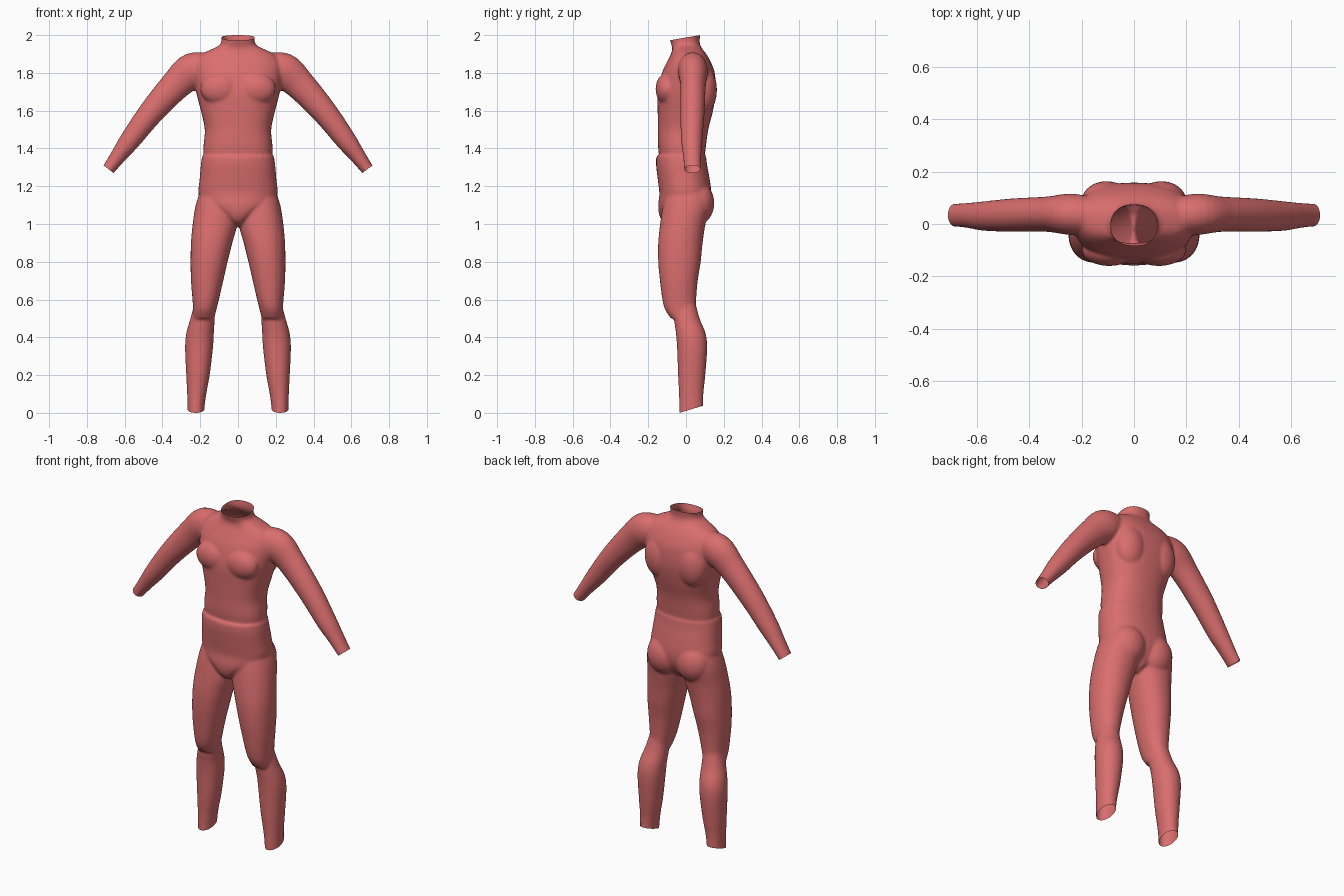
import bpy, bmesh, math
from mathutils import Vector

if "Cube" in bpy.data.objects:
    bpy.data.objects.remove(bpy.data.objects["Cube"])

SIDES = 40
bm = bmesh.new()


def catmull(rows, steps=5):
    """Smoothly resample a list of equal-length number tuples."""
    out = []
    for i in range(len(rows) - 1):
        p0, p1 = rows[max(i - 1, 0)], rows[i]
        p2, p3 = rows[i + 1], rows[min(i + 2, len(rows) - 1)]
        for s in range(steps):
            t = s / steps
            out.append([0.5 * (2 * b + (c - a) * t + (2 * a - 5 * b + 4 * c - d) * t * t
                               + (3 * b - a - 3 * c + d) * t ** 3)
                        for a, b, c, d in zip(p0, p1, p2, p3)])
    out.append(list(rows[-1]))
    return out


def spow(v, e):
    return math.copysign(abs(v) ** e, v)


def loft(rings, power=2.0):
    """Closed tube through rings of (centre, half-axis u, half-axis v)."""
    loops = []
    for c, u, v in rings:
        loop = []
        for k in range(SIDES):
            a = 2 * math.pi * k / SIDES
            loop.append(bm.verts.new(c + u * spow(math.cos(a), 2 / power)
                                     + v * spow(math.sin(a), 2 / power)))
        loops.append(loop)
    for a, b in zip(loops, loops[1:]):
        for k in range(SIDES):
            j = (k + 1) % SIDES
            bm.faces.new((a[k], a[j], b[j], b[k]))
    bm.faces.new(loops[0])
    bm.faces.new(loops[-1])


def upright(rows, side=1, power=2.0):
    """Rows of (z, x min, x max, y front, y back)."""
    rings = []
    for z, x0, x1, y0, y1 in catmull(rows):
        rings.append((Vector((side * (x0 + x1) / 2, (y0 + y1) / 2, z)),
                      Vector(((x1 - x0) / 2, 0, 0)), Vector((0, (y1 - y0) / 2, 0))))
    loft(rings, power)


def blob(centre, radii):
    new = bmesh.ops.create_uvsphere(bm, u_segments=24, v_segments=16, radius=1)["verts"]
    for v in new:
        v.co = Vector([c + r * p for c, r, p in zip(centre, radii, v.co)])


# Shirt with collar
shirt = [(1.28, .175, -.13, .09), (1.40, .183, -.147, .104), (1.50, .176, -.148, .118),
         (1.60, .197, -.150, .143), (1.70, .222, -.150, .158), (1.80, .235, -.127, .152),
         (1.86, .225, -.100, .130), (1.90, .190, -.080, .107), (1.925, .140, -.073, .088),
         (1.945, .100, -.076, .076), (1.97, .088, -.084, .072), (2.00, .091, -.088, .075),
         (2.04, .094, -.092, .078)]
upright([(z, -w, w, f, b) for z, w, f, b in shirt], power=2.35)

# Trouser top, slightly wider than the shirt at the waist
hips = [(1.36, .190, -.158, .106), (1.31, .197, -.158, .112), (1.24, .203, -.150, .125),
        (1.16, .208, -.141, .135), (1.10, .175, -.147, .128), (1.05, .100, -.142, .105),
        (1.01, .045, -.120, .075), (.985, .015, -.070, .035)]
upright([(z, -w, w, f, b) for z, w, f, b in hips], power=2.3)

thigh = [(1.19, .03, .195, -.10, .11), (1.10, .005, .224, -.122, .125),
         (1.00, .004, .240, -.137, .103), (.90, .030, .249, -.147, .088),
         (.80, .055, .251, -.147, .078), (.70, .078, .249, -.138, .062),
         (.60, .101, .241, -.125, .054), (.545, .115, .238, -.110, .054),
         (.50, .125, .238, -.080, .050)]
calf = [(.60, .125, .225, -.06, .045), (.50, .124, .252, -.063, .072),
        (.42, .128, .274, -.053, .104), (.34, .133, .280, -.047, .112),
        (.20, .150, .274, -.042, .102), (.10, .168, .269, -.037, .092),
        (.02, .178, .267, -.036, .091), (-.06, .180, .267, -.036, .092)]

# Arm path: x, z, in-plane radius, y front, y back
arm = [(.14, 1.825, .075, -.040, .100), (.24, 1.81, .096, -.042, .116),
       (.33, 1.735, .081, -.030, .105), (.46, 1.59, .067, -.030, .098),
       (.57, 1.445, .055, -.026, .087), (.63, 1.365, .043, -.016, .081),
       (.685, 1.29, .034, -.010, .078), (.73, 1.23, .033, -.010, .078)]

for side in (1, -1):
    upright(thigh, side, 2.15)
    upright(calf, side, 2.1)
    # Sleeve
    path = catmull(arm)
    rings = []
    for i, (x, z, r, y0, y1) in enumerate(path):
        a, b = path[max(i - 1, 0)], path[min(i + 1, len(path) - 1)]
        d = Vector((b[0] - a[0], 0, b[1] - a[1])).normalized()
        u = Vector((-d.z * side, 0, d.x)) * r
        rings.append((Vector((x * side, (y0 + y1) / 2, z)), u, Vector((0, (y1 - y0) / 2, 0))))
    loft(rings)
    # Chest, seat and shoulder blade fullness
    blob((side * .095, -.10, 1.715), (.105, .061, .085))
    blob((side * .095, .060, 1.11), (.105, .090, .115))
    blob((side * .105, .090, 1.71), (.095, .074, .13))

bmesh.ops.recalc_face_normals(bm, faces=bm.faces)
mesh = bpy.data.meshes.new("bodysuit")
bm.to_mesh(mesh)
bm.free()
suit = bpy.data.objects.new("bodysuit", mesh)
bpy.context.collection.objects.link(suit)
bpy.context.view_layer.objects.active = suit
suit.select_set(True)

# Fuse all parts into one cloth surface
fuse = suit.modifiers.new("fuse", "REMESH")
fuse.mode = "VOXEL"
fuse.voxel_size = 0.008
soften = suit.modifiers.new("soften", "SMOOTH")
soften.factor = 0.5
soften.iterations = 5
for name in ("fuse", "soften"):
    bpy.ops.object.modifier_apply(modifier=name)

# Cut open the collar, cuffs and trouser hems
bm = bmesh.new()
bm.from_mesh(suit.data)


def open_end(point, normal, region):
    faces = [f for f in bm.faces if region(f.calc_center_median())]
    edges = {e for f in faces for e in f.edges}
    verts = {v for f in faces for v in f.verts}
    bmesh.ops.bisect_plane(bm, geom=list(verts) + list(edges) + faces, dist=1e-5,
                           plane_co=point, plane_no=normal, clear_outer=True)


open_end((0, .075, 2.0), (0, -.17, 1), lambda c: c.z > 1.94)
open_end((0, -.036, 0), (0, .30, -1), lambda c: c.z < .15)
for side in (1, -1):
    open_end((side * .685, 0, 1.29), (side * .6, 0, -.8), lambda c: c.x * side > .55)
bm.to_mesh(suit.data)
bm.free()

cloth = bpy.data.materials.new("coral red cloth")
cloth.diffuse_color = (.70, .155, .155, 1)
cloth.use_nodes = True
cloth.node_tree.nodes["Principled BSDF"].inputs["Base Color"].default_value = cloth.diffuse_color
suit.data.materials.clear()
suit.data.materials.append(cloth)
bpy.ops.object.shade_smooth_by_angle(angle=math.radians(50))
